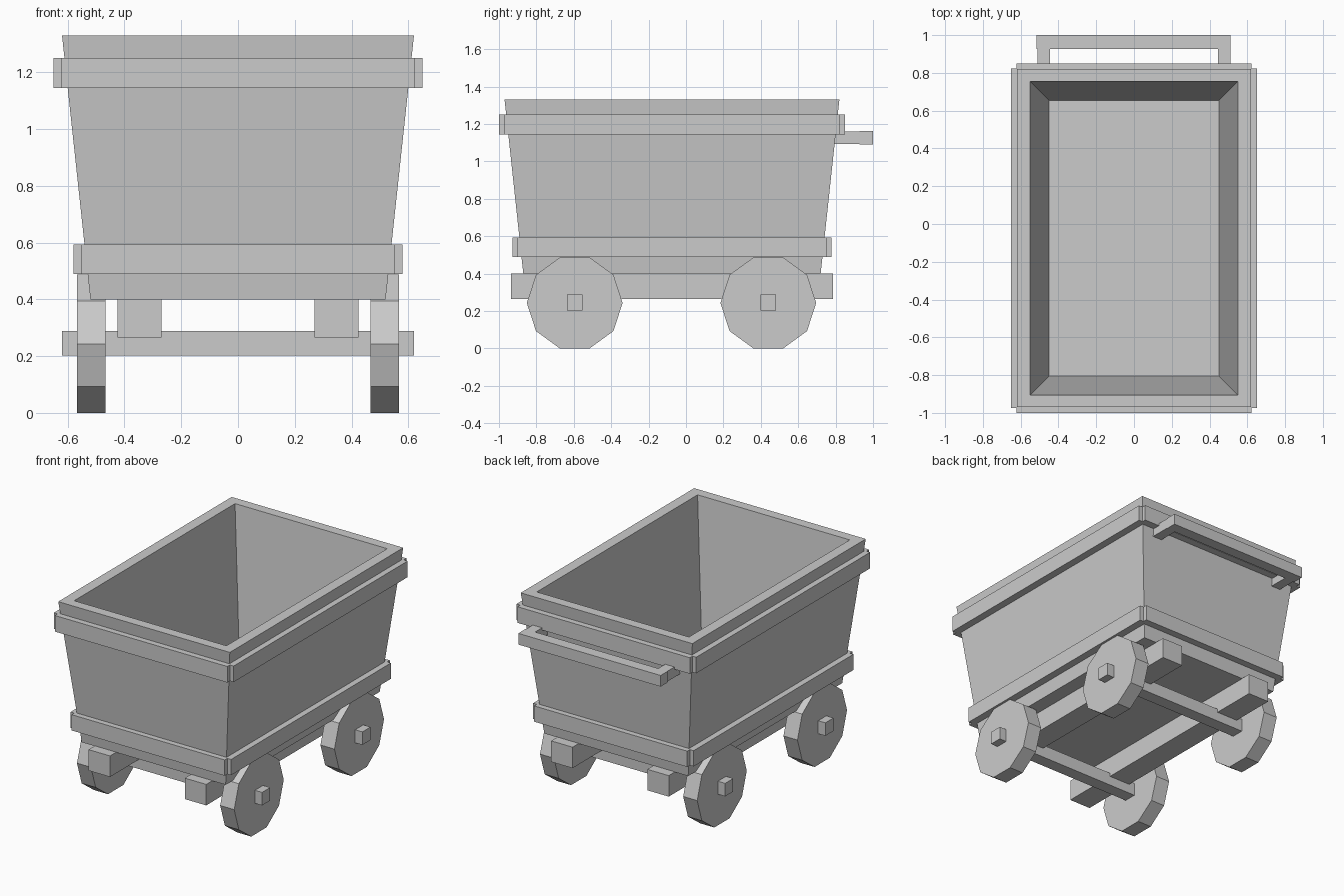
import bpy, bmesh, math

if "Cube" in bpy.data.objects:
    bpy.data.objects.remove(bpy.data.objects["Cube"])

CY = -0.075  # centre of the tub along y

grey = bpy.data.materials.new("plain grey")
grey.diffuse_color = (0.6, 0.6, 0.6, 1)
grey.use_nodes = True
grey.node_tree.nodes["Principled BSDF"].inputs["Base Color"].default_value = grey.diffuse_color


def finish(name, bm):
    bmesh.ops.recalc_face_normals(bm, faces=bm.faces)
    me = bpy.data.meshes.new(name)
    bm.to_mesh(me)
    bm.free()
    me.materials.append(grey)
    ob = bpy.data.objects.new(name, me)
    bpy.context.collection.objects.link(ob)
    return ob


def box(name, x0, x1, y0, y1, z0, z1):
    bm = bmesh.new()
    bmesh.ops.create_cube(bm, size=1)
    for v in bm.verts:
        v.co = (x1 if v.co.x > 0 else x0, y1 if v.co.y > 0 else y0, z1 if v.co.z > 0 else z0)
    return finish(name, bm)


# Tapered open tub: rings from outer bottom over the rim to the inner floor
bm = bmesh.new()
rings = []
for hx, hy, z in [(0.52, 0.795, 0.40), (0.62, 0.895, 1.33), (0.55, 0.83, 1.33), (0.45, 0.73, 0.42)]:
    rings.append([bm.verts.new((sx * hx, CY + sy * hy, z))
                  for sx, sy in ((-1, -1), (1, -1), (1, 1), (-1, 1))])
for a, b in zip(rings, rings[1:]):
    for i in range(4):
        j = (i + 1) % 4
        bm.faces.new((a[i], a[j], b[j], b[i]))
bm.faces.new(rings[0])
bm.faces.new(rings[-1])
finish("tub", bm)


# Bands of four boards with notched corners
def band(name, hx, hy, notch, depth, z0, z1):
    for s, side in ((-1, "left"), (1, "right")):
        xs = sorted((s * hx, s * (hx - depth)))
        box(f"{name}_{side}", *xs, CY - hy + notch, CY + hy - notch, z0, z1)
    for s, side in ((-1, "front"), (1, "back")):
        ys = sorted((CY + s * hy, CY + s * (hy - depth)))
        box(f"{name}_{side}", -hx + notch, hx - notch, *ys, z0, z1)


band("upper_band", 0.65, 0.925, 0.027, 0.07, 1.145, 1.25)
band("lower_band", 0.58, 0.852, 0.027, 0.07, 0.49, 0.593)

# Chassis beams
for s, side in ((-1, "left"), (1, "right")):
    box(f"beam_{side}", *sorted((s * 0.27, s * 0.425)), -0.935, 0.785, 0.265, 0.402)

# Axles and ten-sided wheels
for y, end in ((-0.595, "front"), (0.44, "back")):
    box(f"axle_{end}", -0.62, 0.62, y - 0.042, y + 0.042, 0.203, 0.288)
    for s, side in ((-1, "left"), (1, "right")):
        bm = bmesh.new()
        lo, hi = [[bm.verts.new((s * x, y + 0.256 * math.cos(i * math.pi / 5),
                                 0.2435 + 0.256 * math.sin(i * math.pi / 5)))
                   for i in range(10)] for x in (0.467, 0.568)]
        bm.faces.new(lo)
        bm.faces.new(hi)
        for i in range(10):
            j = (i + 1) % 10
            bm.faces.new((lo[i], lo[j], hi[j], hi[i]))
        finish(f"wheel_{end}_{side}", bm)

# Push handle at the back
box("handle_bar", -0.517, 0.512, 0.927, 1.0, 1.09, 1.163)
for s, side in ((-1, "left"), (1, "right")):
    box(f"handle_arm_{side}", *sorted((s * 0.445, s * 0.512)), 0.77, 0.93, 1.093, 1.16)
